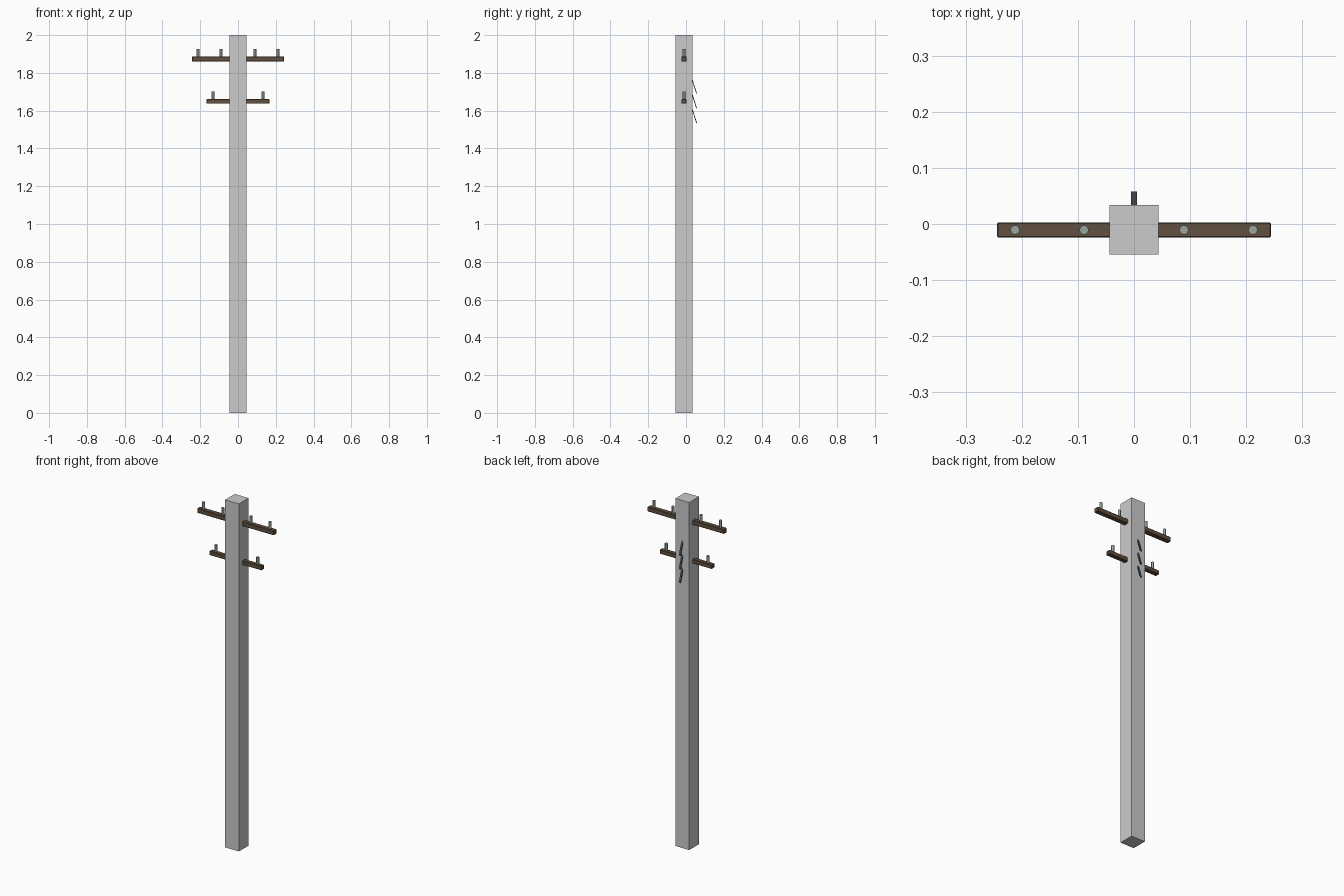
import bpy, math

if "Cube" in bpy.data.objects:
    bpy.data.objects.remove(bpy.data.objects["Cube"])

CY = -0.0105  # depth of the pole axis


def material(name, rgb):
    m = bpy.data.materials.new(name)
    m.diffuse_color = (*rgb, 1)
    m.use_nodes = True
    m.node_tree.nodes["Principled BSDF"].inputs["Base Color"].default_value = m.diffuse_color
    return m


wood = material("brown_wood", (0.12, 0.08, 0.05))
ceramic = material("grey_green_ceramic", (0.33, 0.38, 0.35))
steel = material("dark_steel", (0.07, 0.08, 0.09))


def box(name, loc, size, mat=None, rx=0.0, bevel=0.0):
    bpy.ops.mesh.primitive_cube_add(size=1, location=loc)
    o = bpy.context.object
    o.name = name
    o.scale = size
    bpy.ops.object.transform_apply(location=False, rotation=False, scale=True)
    o.rotation_euler.x = rx
    if mat:
        o.data.materials.append(mat)
    if bevel:
        b = o.modifiers.new("edge", 'BEVEL')
        b.width = bevel
        b.segments = 1
    return o


# Square post, with the tapered core inside it
box("post", (0, CY, 1.0), (0.088, 0.088, 2.0))
bpy.ops.mesh.primitive_cone_add(vertices=16, radius1=0.043, radius2=0.028,
                                depth=1.996, location=(0, CY, 1.0))
bpy.context.object.name = "post_core"
bpy.ops.object.shade_smooth_by_angle()

# Crossarms with their insulators: half length, bottom, top, insulator positions
arms = [("upper", 0.244, 1.860, 1.886, (0.212, 0.089)),
        ("lower", 0.166, 1.637, 1.661, (0.133,))]
for label, half, z0, z1, xs in arms:
    box(label + "_crossarm", (0, CY, (z0 + z1) / 2),
        (2 * half, z1 - z0 + 0.001, z1 - z0), wood, bevel=0.002)
    for x in xs:
        for side in (-1, 1):
            bpy.ops.mesh.primitive_cylinder_add(
                vertices=12, radius=0.0082, depth=0.044,
                location=(side * x, CY, z1 + 0.018))
            o = bpy.context.object
            o.name = label + "_insulator"
            o.data.materials.append(ceramic)
            bpy.ops.object.shade_smooth_by_angle()

# Three slanted climbing steps on the back
dy, dz = 0.029, 0.092
for i in range(3):
    z_top = 1.783 - 0.078 * i
    box("climbing_step", (0, 0.0415, z_top - dz / 2),
        (0.0105, 0.004, math.hypot(dy, dz)), steel, rx=math.atan2(dy, dz))
